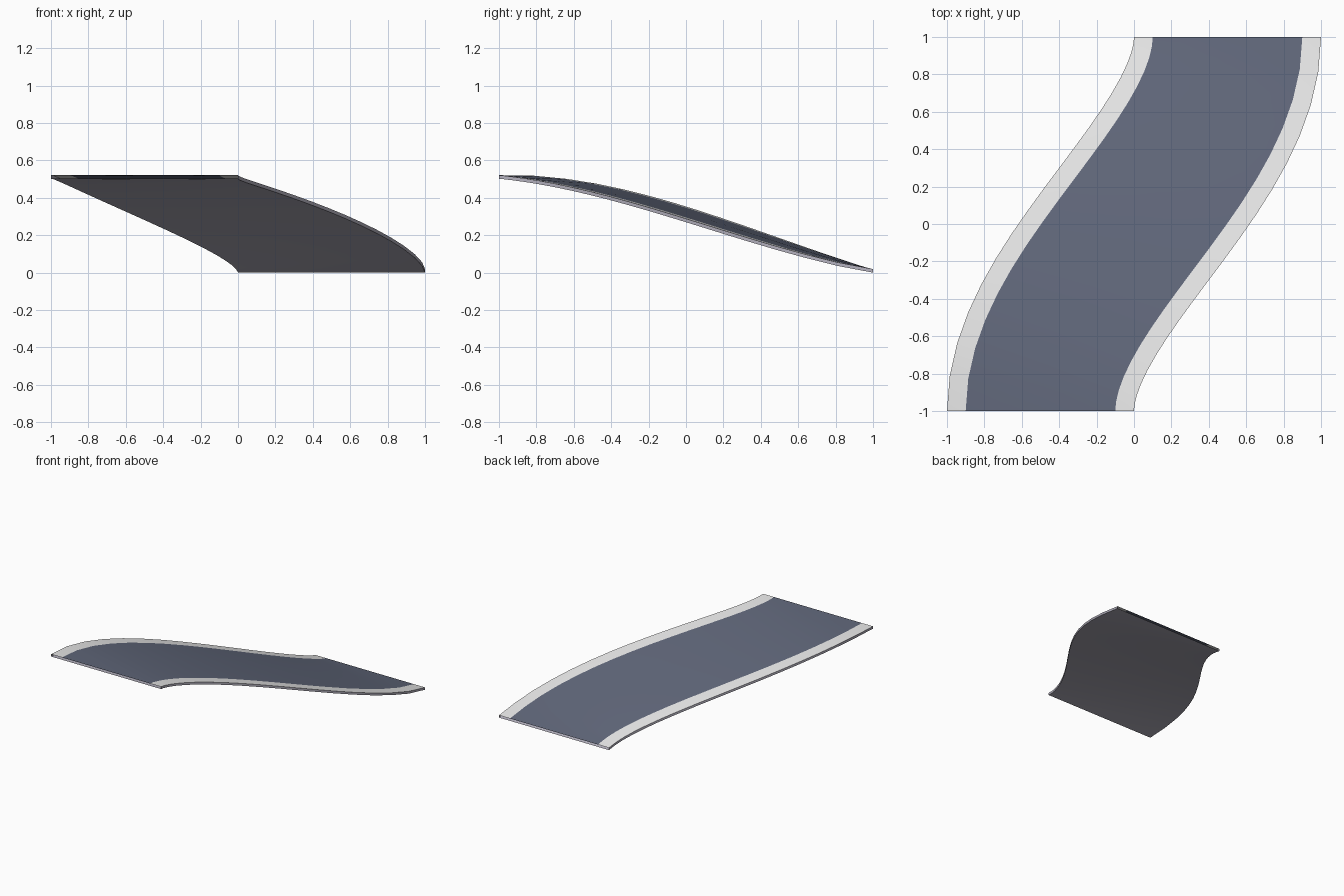
import bpy, bmesh, math

if "Cube" in bpy.data.objects:
    bpy.data.objects.remove(bpy.data.objects["Cube"])

SEGMENTS = 18
THICK = 0.019
COLUMNS = (-0.5, -0.4, 0.0, 0.4, 0.5)   # road edge, stripe edge, middle, stripe edge, road edge


def material(name, rgb):
    m = bpy.data.materials.new(name)
    m.diffuse_color = (*rgb, 1.0)
    m.use_nodes = True
    m.node_tree.nodes["Principled BSDF"].inputs["Base Color"].default_value = m.diffuse_color
    return m


def road_point(t, u):
    """Point on the underside: t runs along the road, u across it."""
    x = -0.5 + 3 * t**2 - 2 * t**3            # S-bend centre line
    y = -1 + 2 * t
    angle = math.atan(3 * t * (1 - t))        # heading of the centre line
    x += u * math.cos(angle)
    y -= u * math.sin(angle)
    # descending ramp, level at the front, slightly banked in the middle
    z = 0.302 - 0.309 * y - 0.0525 * y**2 + 0.0565 * y**3
    z -= u * 0.065 * (1 - y**2)
    return x, y, max(z, 0.0)


mesh = bpy.data.meshes.new("road")
road = bpy.data.objects.new("road", mesh)
bpy.context.collection.objects.link(road)
for m in (material("asphalt", (0.118, 0.136, 0.195)),
          material("white_stripe", (0.80, 0.80, 0.80)),
          material("base_grey", (0.45, 0.435, 0.51))):
    mesh.materials.append(m)

bm = bmesh.new()
low, high = [], []
for i in range(SEGMENTS + 1):
    pts = [road_point(i / SEGMENTS, u) for u in COLUMNS]
    low.append([bm.verts.new(p) for p in pts])
    high.append([bm.verts.new((x, y, z + THICK)) for x, y, z in pts])


def face(verts, mat):
    f = bm.faces.new(verts)
    f.material_index = mat


# open-ended road sleeve, so pieces can join end to end
last = len(COLUMNS) - 1
for i in range(SEGMENTS):
    # road surface with edge stripes, and underside
    for j in range(last):
        face((high[i][j], high[i][j + 1], high[i + 1][j + 1], high[i + 1][j]),
             1 if j in (0, last - 1) else 0)
        face((low[i][j], low[i + 1][j], low[i + 1][j + 1], low[i][j + 1]), 2)
    # long sides
    face((low[i][0], high[i][0], high[i + 1][0], low[i + 1][0]), 2)
    face((low[i][last], low[i + 1][last], high[i + 1][last], high[i][last]), 2)

bm.to_mesh(mesh)
bm.free()

# the side walls' normals follow from the winding: check the left side faces outward
bpy.context.view_layer.objects.active = road
road.select_set(True)
bpy.ops.object.mode_set(mode='EDIT')
bpy.ops.mesh.select_all(action='SELECT')
bpy.ops.mesh.normals_make_consistent(inside=False)
bpy.ops.object.mode_set(mode='OBJECT')
bpy.ops.object.shade_smooth_by_angle(angle=math.radians(30))
